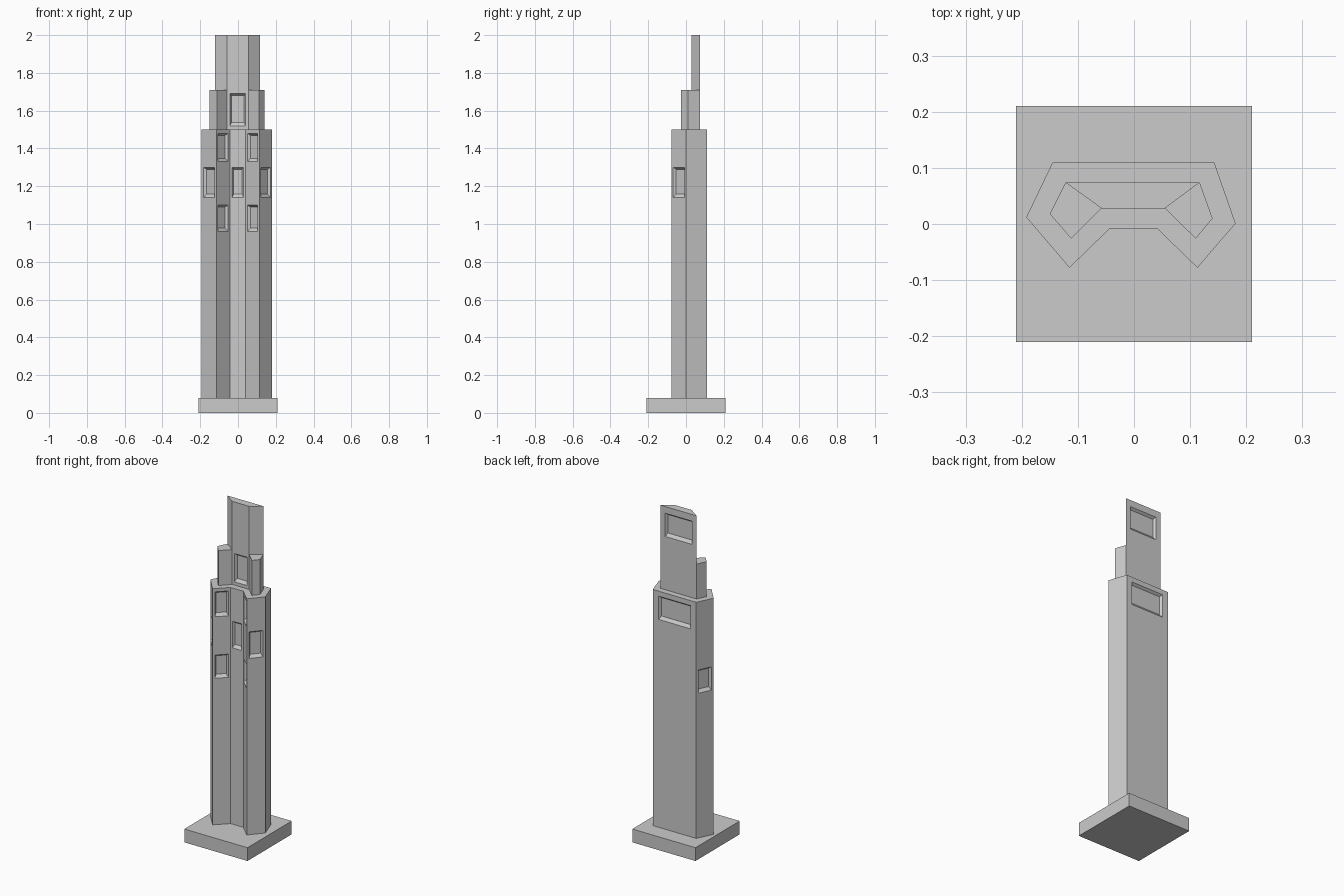
import bpy, bmesh
from mathutils import Vector

if "Cube" in bpy.data.objects:
    bpy.data.objects.remove(bpy.data.objects["Cube"])


def new_object(name, bm):
    bmesh.ops.recalc_face_normals(bm, faces=bm.faces[:])
    mesh = bpy.data.meshes.new(name)
    bm.to_mesh(mesh)
    bm.free()
    obj = bpy.data.objects.new(name, mesh)
    bpy.context.collection.objects.link(obj)
    return obj


def prism(name, outline, z0, z1):
    """Extrude a counter-clockwise plan outline from z0 to z1."""
    bm = bmesh.new()
    face = bm.faces.new([bm.verts.new((x, y, z0)) for x, y in outline])
    ext = bmesh.ops.extrude_face_region(bm, geom=[face])
    top = [v for v in ext["geom"] if isinstance(v, bmesh.types.BMVert)]
    bmesh.ops.translate(bm, verts=top, vec=(0, 0, z1 - z0))
    return new_object(name, bm)


def carve(obj, outline, panels, depth=0.014, margin=0.13):
    """Sink bevelled panels (edge index, z low, z high) into the walls."""
    bm = bmesh.new()
    for i, lo, hi in panels:
        a = Vector((*outline[i], 0))
        b = Vector((*outline[(i + 1) % len(outline)], 0))
        along = (b - a).normalized()
        normal = Vector((along.y, -along.x, 0))
        length = (b - a).length
        rings = []
        for offset, inset, rise in ((0.004, -0.003, -0.005),
                                    (-depth, 0.009, 0.018)):
            s0, s1 = length * margin + inset, length * (1 - margin) - inset
            z0, z1 = lo + rise, hi - rise * 0.6
            rings.append([bm.verts.new(a + along * s + normal * offset + Vector((0, 0, z)))
                          for s, z in ((s0, z0), (s1, z0), (s1, z1), (s0, z1))])
        outer, inner = rings
        bm.faces.new(outer)
        bm.faces.new(inner[::-1])
        for k in range(4):
            n = (k + 1) % 4
            bm.faces.new((outer[k], inner[k], inner[n], outer[n]))
    cutter = new_object(obj.name + "_cutter", bm)
    cutter.hide_render = True
    mod = obj.modifiers.new("panels", "BOOLEAN")
    mod.operation, mod.solver, mod.object = "DIFFERENCE", "EXACT", cutter
    # Bake the cut and discard the cutter
    deps = bpy.context.evaluated_depsgraph_get()
    mesh = bpy.data.meshes.new_from_object(obj.evaluated_get(deps))
    obj.modifiers.clear()
    obj.data = mesh
    bpy.data.objects.remove(cutter)


# Square plinth
prism("plinth", [(-.21, -.21), (.21, -.21), (.21, .21), (-.21, .21)], 0, 0.08)

# Main shaft: eight-sided plan with a notch in the front
shaft_plan = [(-.192, .012), (-.115, -.078), (-.043, -.008), (.041, -.008),
              (.113, -.078), (.181, .001), (.143, .11), (-.145, .11)]
shaft = prism("main_shaft", shaft_plan, 0.08, 1.5)
carve(shaft, shaft_plan, [
    (0, 1.14, 1.30), (2, 1.14, 1.30), (4, 1.14, 1.30),   # front faces
    (1, 1.33, 1.48), (1, 0.96, 1.10),                    # left notch wall
    (3, 1.33, 1.48), (3, 0.96, 1.10),                    # right notch wall
    (6, 1.33, 1.47), (7, 0.95, 1.09)])                   # back and left side

# Tall crown slab
crown_plan = [(-.058, .028), (.055, .028), (.117, .074), (-.122, .074)]
crown = prism("crown_slab", crown_plan, 1.5, 2.0)
carve(crown, crown_plan, [(0, 1.52, 1.69), (2, 1.82, 1.96)])

# Lower wings flanking the crown
prism("left_wing", [(-.15, .018), (-.112, -.026), (-.058, .028), (-.122, .074)], 1.5, 1.71)
prism("right_wing", [(.055, .028), (.11, -.026), (.14, .01), (.117, .074)], 1.5, 1.71)
